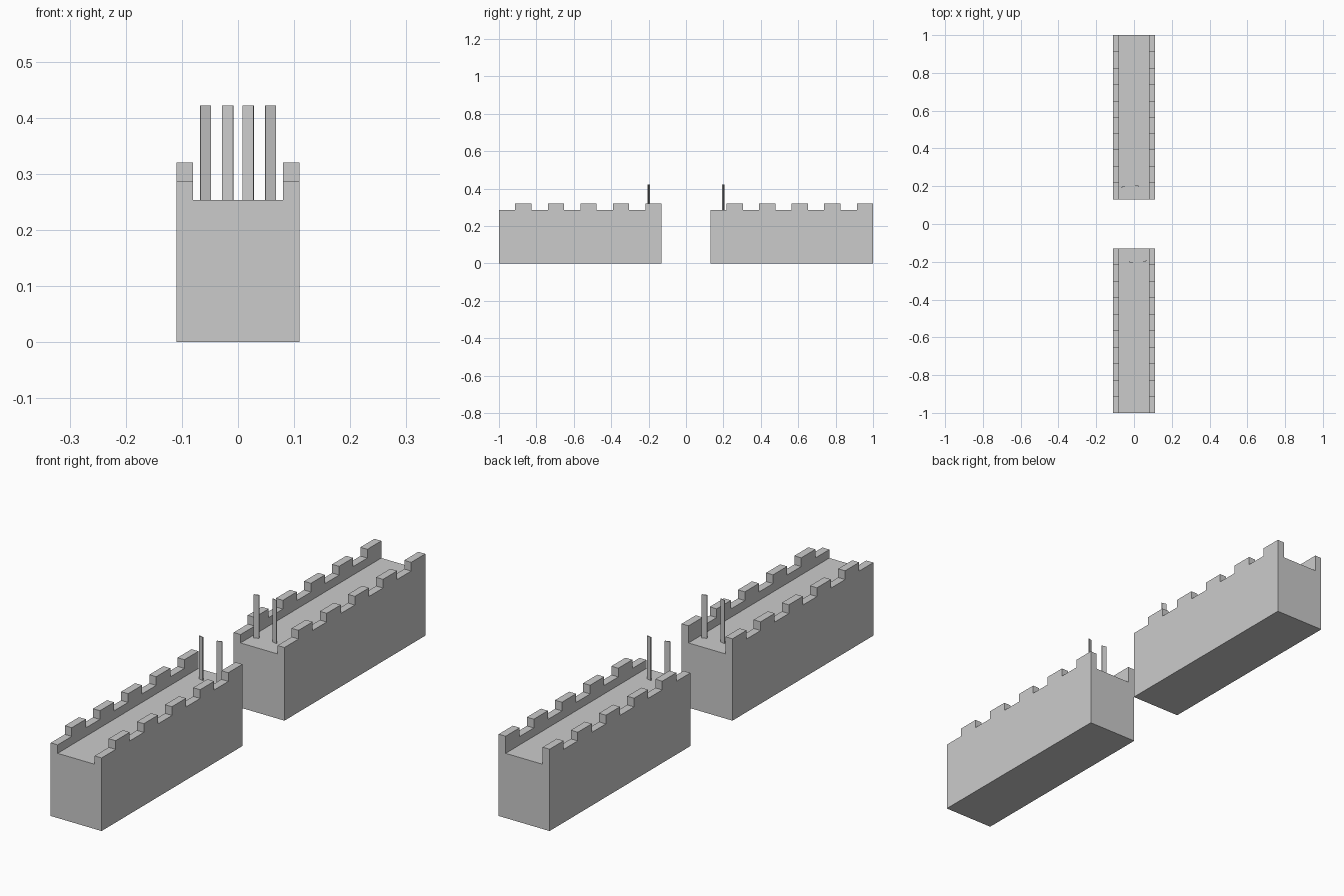
import bpy, bmesh, math

if "Cube" in bpy.data.objects:
    bpy.data.objects.remove(bpy.data.objects["Cube"])

HALF_W, FLOOR, LOW, HIGH = 0.11, 0.253, 0.286, 0.32
INNER, LENGTH, STEPS = 0.08, 0.87, 10


def mesh_object(name, bm):
    bmesh.ops.recalc_face_normals(bm, faces=bm.faces)
    mesh = bpy.data.meshes.new(name)
    bm.to_mesh(mesh)
    bm.free()
    obj = bpy.data.objects.new(name, mesh)
    bpy.context.collection.objects.link(obj)
    return obj


def box(name, size, loc, turn=0.0):
    bm = bmesh.new()
    bmesh.ops.create_cube(bm, size=1)
    bmesh.ops.scale(bm, vec=size, verts=bm.verts)
    obj = mesh_object(name, bm)
    obj.location = loc
    obj.rotation_euler.z = math.radians(turn)
    return obj


def wall(name, y0):
    # battlement side profile, extruded across the width
    step = LENGTH / STEPS
    profile = [(y0, 0)]
    for i in range(STEPS):
        z = HIGH if i % 2 else LOW
        profile += [(y0 + i * step, z), (y0 + (i + 1) * step, z)]
    profile.append((y0 + LENGTH, 0))
    bm = bmesh.new()
    face = bm.faces.new([bm.verts.new((-HALF_W, y, z)) for y, z in profile])
    ext = bmesh.ops.extrude_face_region(bm, geom=[face], use_keep_orig=True)
    verts = [g for g in ext["geom"] if isinstance(g, bmesh.types.BMVert)]
    bmesh.ops.translate(bm, vec=(2 * HALF_W, 0, 0), verts=verts)
    obj = mesh_object(name, bm)

    # walkway channel cut between the parapets
    cutter = box("walkway_cutter", (2 * INNER, LENGTH + 0.2, 0.4),
                 (0, y0 + LENGTH / 2, FLOOR + 0.2))
    cutter.hide_render = True
    mod = obj.modifiers.new("walkway", 'BOOLEAN')
    mod.operation, mod.solver, mod.object = 'DIFFERENCE', 'EXACT', cutter
    bpy.context.view_layer.objects.active = obj
    bpy.ops.object.modifier_apply(modifier=mod.name)
    bpy.data.objects.remove(cutter)


wall("front_wall", -1.0)
wall("back_wall", 0.13)

# thin, slightly twisted posts near the gap, point-mirrored between walls
for side, sign in (("front", -1), ("back", 1)):
    for n, (x, y, turn) in enumerate([(-0.058, 0.197, 18), (0.018, 0.202, -13)]):
        box(f"{side}_post_{n + 1}", (0.02, 0.003, 0.172),
            (sign * x, sign * y, FLOOR + 0.083), turn)
